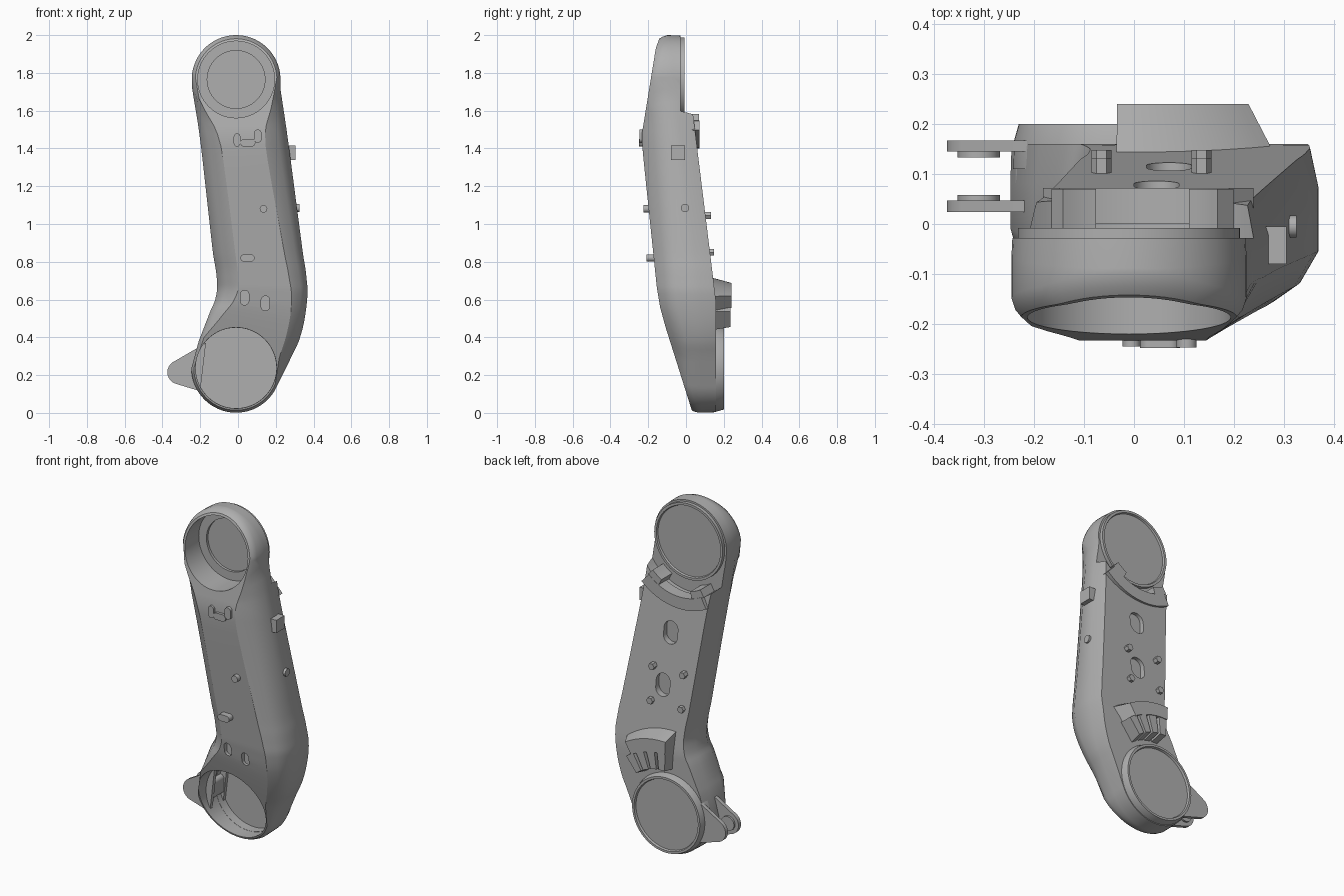
import bpy, bmesh, math
from mathutils import Vector

if "Cube" in bpy.data.objects:
    bpy.data.objects.remove(bpy.data.objects["Cube"])

grey = bpy.data.materials.new("mid_grey")
grey.diffuse_color = (0.43, 0.43, 0.43, 1)
grey.use_nodes = True
grey.node_tree.nodes["Principled BSDF"].inputs["Base Color"].default_value = grey.diffuse_color

TOP, BOT = (-0.01, 1.765), (-0.01, 0.238)   # joint centres (x, z)


def finish(name, bm, smooth=True):
    bmesh.ops.remove_doubles(bm, verts=bm.verts, dist=1e-5)
    bmesh.ops.recalc_face_normals(bm, faces=bm.faces)
    me = bpy.data.meshes.new(name)
    bm.to_mesh(me)
    bm.free()
    ob = bpy.data.objects.new(name, me)
    bpy.context.collection.objects.link(ob)
    me.materials.append(grey)
    if smooth:
        shade(ob)
    return ob


def shade(ob, deg=30):
    bpy.ops.object.select_all(action='DESELECT')
    ob.select_set(True)
    bpy.context.view_layer.objects.active = ob
    bpy.ops.object.shade_smooth_by_angle(angle=math.radians(deg))


def prism(name, pts, y0, y1, pts2=None):
    """Extrude an (x, z) outline along y, optionally to a second outline."""
    bm = bmesh.new()
    a = [bm.verts.new((x, y0, z)) for x, z in pts]
    b = [bm.verts.new((x, y1, z)) for x, z in (pts2 or pts)]
    n = len(a)
    bm.faces.new(a)
    bm.faces.new(b)
    for i in range(n):
        j = (i + 1) % n
        bm.faces.new((a[i], a[j], b[j], b[i]))
    return finish(name, bm)


def polar(c, r, deg):
    t = math.radians(deg)
    return (c[0] + r * math.cos(t), c[1] + r * math.sin(t))


def circle(c, r, n=64):
    return [polar(c, r, 360 * i / n) for i in range(n)]


def sector(c, r0, r1, a0, a1, n=14):
    ang = [a0 + (a1 - a0) * i / n for i in range(n + 1)]
    return [polar(c, r1, a) for a in ang] + [polar(c, r0, a) for a in reversed(ang)]


def capsule(c, w, h):
    """Rounded slot outline."""
    r, d, out = min(w, h) / 2, abs(w - h) / 2, []
    for i in range(17):
        x, z = polar((0, 0), r, 180 * i / 16)
        out.append((x, z + d))
    out += [(-x, -z) for x, z in out]
    if w > h:
        out = [(z, -x) for x, z in out]
    return [(c[0] + x, c[1] + z) for x, z in out]


def rect(x0, x1, z0, z1):
    return [(x0, z0), (x1, z0), (x1, z1), (x0, z1)]


def lathe(name, c, profile, n=64):
    """Spin a closed (radius, y) profile about the y axis through c."""
    bm = bmesh.new()
    rows = []
    for i in range(n):
        row = []
        for r, y in profile:
            x, z = polar(c, r, 360 * i / n)
            row.append(bm.verts.new((x, y, z)))
        rows.append(row)
    m = len(profile)
    for i in range(n):
        p, q = rows[i], rows[(i + 1) % n]
        for k in range(m):
            l = (k + 1) % m
            if profile[k][0] or profile[l][0]:
                bm.faces.new((p[k], p[l], q[l], q[k]))
    return finish(name, bm)


def lerp_table(table, z):
    if z <= table[0][0]:
        return table[0][1]
    for (z0, y0), (z1, y1) in zip(table, table[1:]):
        if z <= z1:
            return y0 + (y1 - y0) * (z - z0) / (z1 - z0)
    return table[-1][1]


def front_y(z):
    return lerp_table([(0, 0.035), (0.46, -0.11), (0.56, -0.137), (0.66, -0.154), (1.4, -0.231),
                       (1.48, -0.233), (1.93, -0.16), (2, -0.135)], z)


def back_y(z):
    return lerp_table([(0.58, 0.16), (1.66, 0.0275), (2.0, -0.01)], z)


def smooth_path(pts, sub=5):
    """Spline through the points."""
    P = [Vector(p) for p in pts]
    P = [2 * P[0] - P[1]] + P + [2 * P[-1] - P[-2]]
    out = []
    for a, b, c, d in zip(P, P[1:], P[2:], P[3:]):
        k = 0.5 * min((b - a).length, (c - b).length, (d - c).length)
        u, v = (c - a).normalized() * k, (d - b).normalized() * k
        for i in range(sub):
            t = i / sub
            s = 1 - t
            out.append(tuple(s**3 * b + 3 * s * s * t * (b + u) + 3 * s * t * t * (c - v) + t**3 * c))
    return out + [tuple(P[-2])]


def outline(left, right, rt, rb):
    """Matched left and right points from the top arc down to the bottom arc."""
    L, R, n = [], [], 16
    for k in range(n):
        a = 90 * (k + 0.5) / n
        L.append(polar(TOP, rt, 90 + a))
        R.append(polar(TOP, rt, 90 - a))
    L += smooth_path(left)
    R += smooth_path(right)
    for k in range(n):
        t = (k + 0.5) / n
        L.append(polar(BOT, rb, -182 + 87 * t))
        R.append(polar(BOT, rb, -20 - 75 * t))
    return L + R[::-1]


# ---- arm body: lofted from a full outline to a narrower front outline
outer = outline(
    [(-0.243, 1.72), (-0.197, 1.42), (-0.133, 0.85), (-0.113, 0.72), (-0.116, 0.62), (-0.15, 0.53), (-0.208, 0.38)],
    [(0.224, 1.72), (0.268, 1.42), (0.343, 0.85), (0.362, 0.72), (0.366, 0.6), (0.335, 0.42), (0.27, 0.27)],
    0.235, 0.237)
inner = outline(
    [(-0.205, 1.66), (-0.09, 1.41), (-0.015, 0.85), (0.0, 0.72), (-0.01, 0.62), (-0.08, 0.52), (-0.18, 0.4)],
    [(0.185, 1.66), (0.145, 1.42), (0.245, 0.85), (0.27, 0.72), (0.283, 0.6), (0.265, 0.45), (0.218, 0.29)],
    0.216, 0.224)

bm = bmesh.new()
layers = [[], [], [], [], []]
for o, f in zip(outer, inner):
    o, f = Vector(o), Vector(f)
    b, h = o.lerp(f, 0.2), o.lerp(f, 0.42)
    depth = 0.02 + 0.9 * (o - f).length
    yo = front_y(o.y) + depth
    layers[0].append(bm.verts.new((b.x, back_y(b.y), b.y)))
    layers[1].append(bm.verts.new((o.x, max(back_y(o.y) - 0.08, yo + 0.01), o.y)))
    layers[2].append(bm.verts.new((o.x, yo, o.y)))
    layers[3].append(bm.verts.new((h.x, front_y(h.y) + 0.36 * depth, h.y)))
    layers[4].append(bm.verts.new((f.x, front_y(f.y), f.y)))
n = len(outer)
for p, q in zip(layers, layers[1:]):
    for i in range(n):
        j = (i + 1) % n
        bm.faces.new((p[i], p[j], q[j], q[i]))
for cap in (layers[0], layers[-1]):
    for i in range(n // 2 - 1):
        bm.faces.new((cap[i], cap[i + 1], cap[n - 2 - i], cap[n - 1 - i]))
body = finish("arm_body", bm, False)

# ---- pockets and slots cut from the body
cutters = [
    prism("cut_top_pocket", circle(TOP, 0.203), -0.5, -0.06),
    prism("cut_top_seat", circle(TOP, 0.153), -0.5, -0.045),
    prism("cut_top_clearance", circle(TOP, 0.30), -0.028, 0.5),
    prism("cut_bottom_pocket", circle(BOT, 0.214), -0.5, 0.4),
    prism("cut_back_slot_upper", capsule((0.045, 1.25), 0.09, 0.13), 0.05, 0.3),
    prism("cut_back_slot_lower", capsule((0.07, 0.95), 0.09, 0.13), 0.085, 0.3),
    prism("cut_front_slot_left", capsule((0.035, 0.61), 0.045, 0.078), -0.4, -0.12),
    prism("cut_front_slot_right", capsule((0.145, 0.58), 0.045, 0.078), -0.4, -0.115),
]
for c in cutters:
    m = body.modifiers.new("cut", 'BOOLEAN')
    m.operation, m.solver, m.object = 'DIFFERENCE', 'EXACT', c
    bpy.context.view_layer.objects.active = body
    bpy.ops.object.modifier_apply(modifier=m.name)
    bpy.data.objects.remove(c)
shade(body, 32)

# ---- joint covers on the back
lathe("lower_joint_cover", BOT, [(0, 0.165), (0.213, 0.165), (0.213, 0.11), (0.232, 0.11), (0.23, 0.165),
                                 (0.22, 0.2), (0.207, 0.2), (0.203, 0.188), (0, 0.188)])
lathe("upper_joint_cover", TOP, [(0, -0.035), (0.222, -0.035), (0.222, -0.008), (0.208, -0.008),
                                 (0.204, -0.018), (0, -0.018)])

# ---- stop brackets curving round each joint
prism("upper_stop_arc", sector(TOP, 0.295, 0.365, -118, -47), 0.0, 0.072)
for side, a in (("left", -113), ("right", -54)):
    prism(f"upper_stop_rib_{side}", sector(TOP, 0.255, 0.30, a - 8, a + 8, 4), -0.03, 0.07)
prism("lower_stop_arc", sector(BOT, 0.375, 0.48, 52, 93), 0.13, 0.24,
      sector(BOT, 0.375, 0.45, 58, 93))
for i in range(4):
    a = 56 + 11 * i
    prism(f"lower_stop_rib_{i}", sector(BOT, 0.255, 0.38, a - 4, a + 4, 3), 0.14, 0.235,
          sector(BOT, 0.275, 0.38, a - 4, a + 4, 3))

# ---- clevis ears on the lower left
PIN = (-0.31, 0.215)
ear = [(-0.17, 0.37)] + [polar(PIN, 0.064, a) for a in range(125, 256, 10)] + [(-0.2, 0.115)]
for name, y0, y1, b0, b1 in (("front", 0.024, 0.047, 0.047, 0.058), ("back", 0.145, 0.167, 0.133, 0.145)):
    prism(f"clevis_ear_{name}", ear, y0, y1)
    prism(f"clevis_boss_{name}", circle(PIN, 0.042, 24), b0, b1)
# housing of the clevis, bulging into the lower pocket
prism("clevis_housing", capsule((-0.215, 0.235), 0.045, 0.11), 0.024, 0.167)

# ---- small pads and studs on the front
prism("front_pad_left", capsule((-0.005, 1.445), 0.035, 0.07), -0.245, -0.2)
prism("front_pad_right", capsule((0.105, 1.465), 0.04, 0.07), -0.247, -0.2)
prism("front_pad_middle", capsule((0.052, 1.43), 0.08, 0.04), -0.248, -0.2)
prism("front_stud", circle((0.135, 1.08), 0.02, 20), -0.226, -0.17)
prism("front_bar", capsule((0.05, 0.82), 0.075, 0.038), -0.208, -0.14)

# ---- studs on the back
for z, y in ((1.045, 0.132), (0.85, 0.148)):
    for side, x in (("left", -0.065), ("right", 0.135)):
        prism(f"back_stud_{side}", circle((x, z), 0.02, 6), y - 0.06, y)

# ---- block and stud on the right side
for name, pts, x1 in (("side_block", rect(-0.08, -0.005, 1.34, 1.415), 0.305),
                      ("side_stud", circle((-0.005, 1.085), 0.022, 20), 0.325)):
    ob = prism(name, pts, -x1, -0.22)
    ob.rotation_euler.z = math.pi / 2
